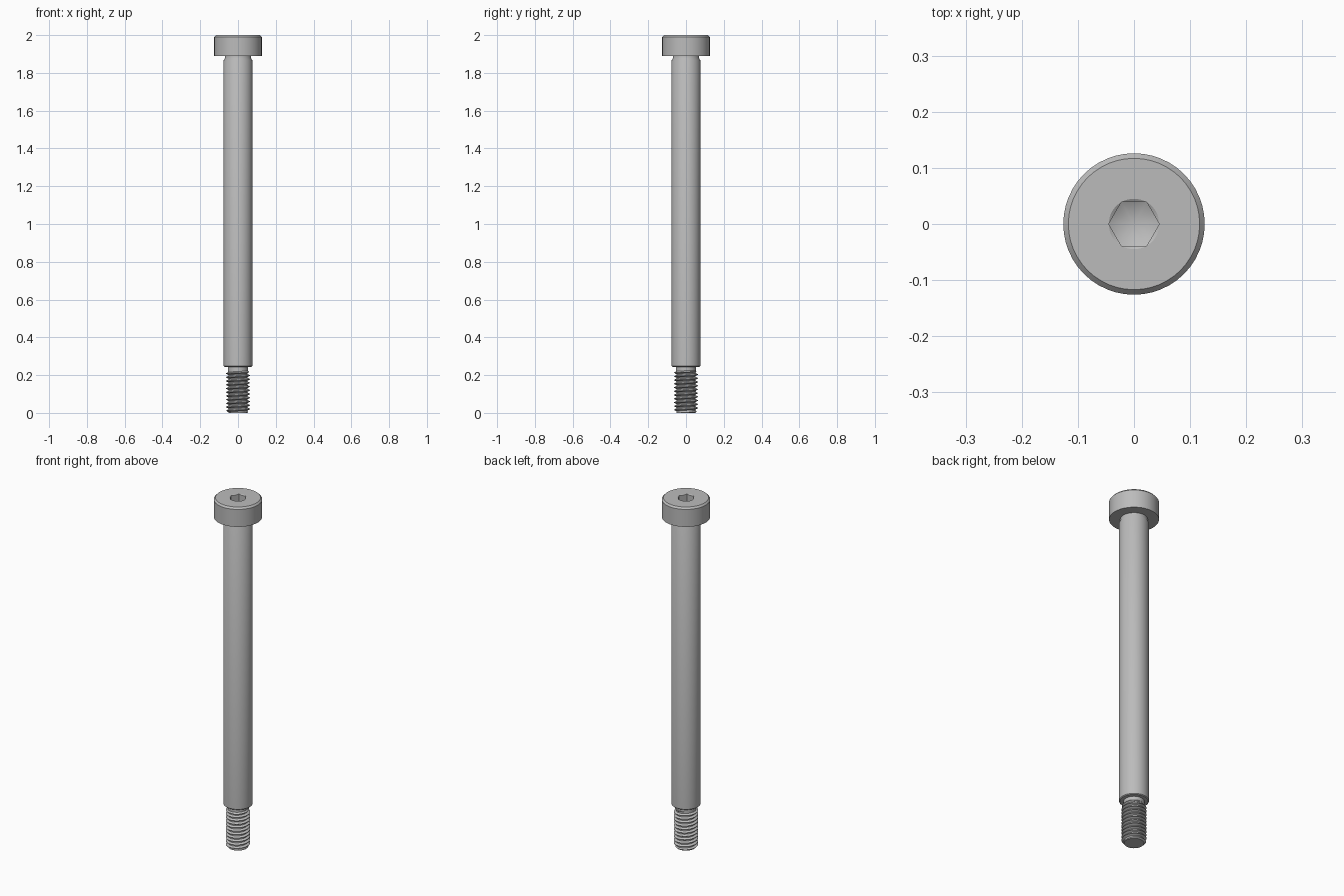
import bpy
import bmesh
from math import sin, cos, tau, radians, pi

SEG = 48
default = bpy.data.objects.get("Cube")
if default:
    bpy.data.objects.remove(default, do_unlink=True)

steel = bpy.data.materials.new("grey steel")
steel.use_nodes = True
GREY = (0.5, 0.5, 0.5, 1)
steel.diffuse_color = GREY
steel.node_tree.nodes["Principled BSDF"].inputs["Base Color"].default_value = GREY


def build(name, rows, closed=True):
    """Skin rows of points into a smooth-shaded object; ends are capped."""
    bm = bmesh.new()
    grid = [[bm.verts.new(p) for p in row] for row in rows]
    for low, high in zip(grid, grid[1:]):
        count = len(low)
        for i in range(count if closed else count - 1):
            k = (i + 1) % count
            bm.faces.new((low[i], low[k], high[k], high[i]))
    bmesh.ops.remove_doubles(bm, verts=bm.verts, dist=1e-5)
    bmesh.ops.holes_fill(bm, edges=[e for e in bm.edges if e.is_boundary], sides=0)
    bmesh.ops.recalc_face_normals(bm, faces=bm.faces)
    mesh = bpy.data.meshes.new(name)
    bm.to_mesh(mesh)
    bm.free()
    mesh.materials.append(steel)
    obj = bpy.data.objects.new(name, mesh)
    bpy.context.collection.objects.link(obj)
    bpy.ops.object.select_all(action="DESELECT")
    obj.select_set(True)
    bpy.context.view_layer.objects.active = obj
    bpy.ops.object.shade_smooth_by_angle(angle=radians(30))
    return obj


def point(r, z, a):
    return (r * cos(a), r * sin(a), z)


def ring(r, z):
    return [point(r, z, tau * i / SEG) for i in range(SEG)]


# Hex socket: chamfered mouth, six flats, conical floor
FLAT, CORNER = 0.039, 0.045


def hex_ring(depth, slope):
    row = []
    for i in range(SEG):
        a = tau * i / SEG
        r = FLAT / cos(a % (pi / 3) - pi / 6)
        row.append(point(r, 2 - depth - (CORNER - r) * slope, a))
    return row


# Head with socket
build("head", [
    ring(0, 1.89), ring(0.126, 1.89), ring(0.126, 1.99), ring(0.117, 2),
    ring(CORNER, 2), hex_ring(0, 0.6), hex_ring(0.055, 0.5), ring(0, 1.922),
])

# Undercut below the head, shoulder, and relief above the thread
build("shoulder", [
    ring(0.07, 1.892), ring(0.07, 1.877), ring(0.076, 1.866),
    ring(0.076, 0.248), ring(0.072, 0.244), ring(0, 0.244),
])
build("thread_relief", [ring(0.053, 0.246), ring(0.053, 0.215)])

# Right-handed helical thread, chamfered at both ends
PITCH, TOP = 0.0197, 0.226
MAJOR, MINOR = 0.063, 0.051
PROFILE = [(0, MAJOR), (0.125, MAJOR), (0.44, MINOR), (0.69, MINOR)]
rows = []
for turn in range(-2, int(TOP / PITCH) + 3):
    for phase, radius in PROFILE:
        row = []
        for i in range(SEG + 1):
            z = (turn + phase + i / SEG) * PITCH
            z = min(max(z, 0), TOP)
            r = min(radius, 0.0505 + z, 0.0505 + (TOP - z))
            row.append(point(r, z, tau * i / SEG))
        rows.append(row)
build("thread", rows, closed=False)
